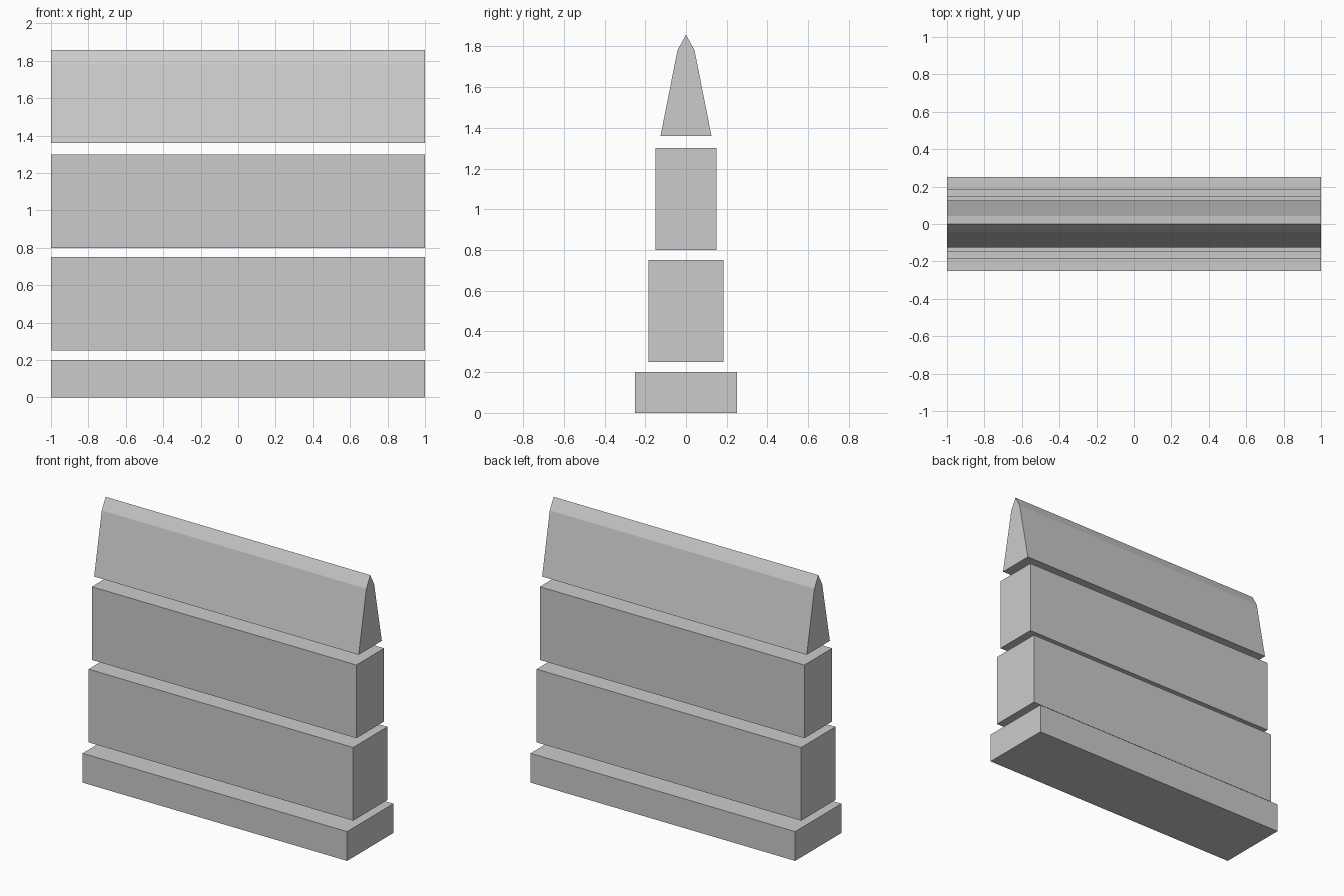
import bpy
import bmesh

if "Cube" in bpy.data.objects:
    bpy.data.objects.remove(bpy.data.objects["Cube"])


def extrude_profile(name, profile, length=2.0):
    """Closed (y, z) profile extruded along x, centred on x = 0."""
    bm = bmesh.new()
    face = bm.faces.new([bm.verts.new((-length / 2, y, z)) for y, z in profile])
    result = bmesh.ops.extrude_face_region(bm, geom=[face])
    moved = [g for g in result["geom"] if isinstance(g, bmesh.types.BMVert)]
    bmesh.ops.translate(bm, verts=moved, vec=(length, 0, 0))
    bmesh.ops.recalc_face_normals(bm, faces=bm.faces[:])
    mesh = bpy.data.meshes.new(name)
    bm.to_mesh(mesh)
    bm.free()
    obj = bpy.data.objects.new(name, mesh)
    bpy.context.collection.objects.link(obj)
    return obj


def symmetric(half):
    """Mirror a right-hand (y, z) outline across y = 0."""
    return half + [(-y, z) for y, z in reversed(half) if y > 0]


# Stacked rectangular slabs: name, half depth, bottom, top
for name, d, z0, z1 in [
    ("base_slab", 0.25, 0.0, 0.2),
    ("lower_wall_block", 0.185, 0.25, 0.75),
    ("upper_wall_block", 0.15, 0.8, 1.3),
]:
    extrude_profile(name, symmetric([(d, z0), (d, z1)]))

# Tapered cap with a pointed ridge
extrude_profile("pointed_cap", symmetric([(0.125, 1.36), (0.042, 1.78), (0.0, 1.857)]))
